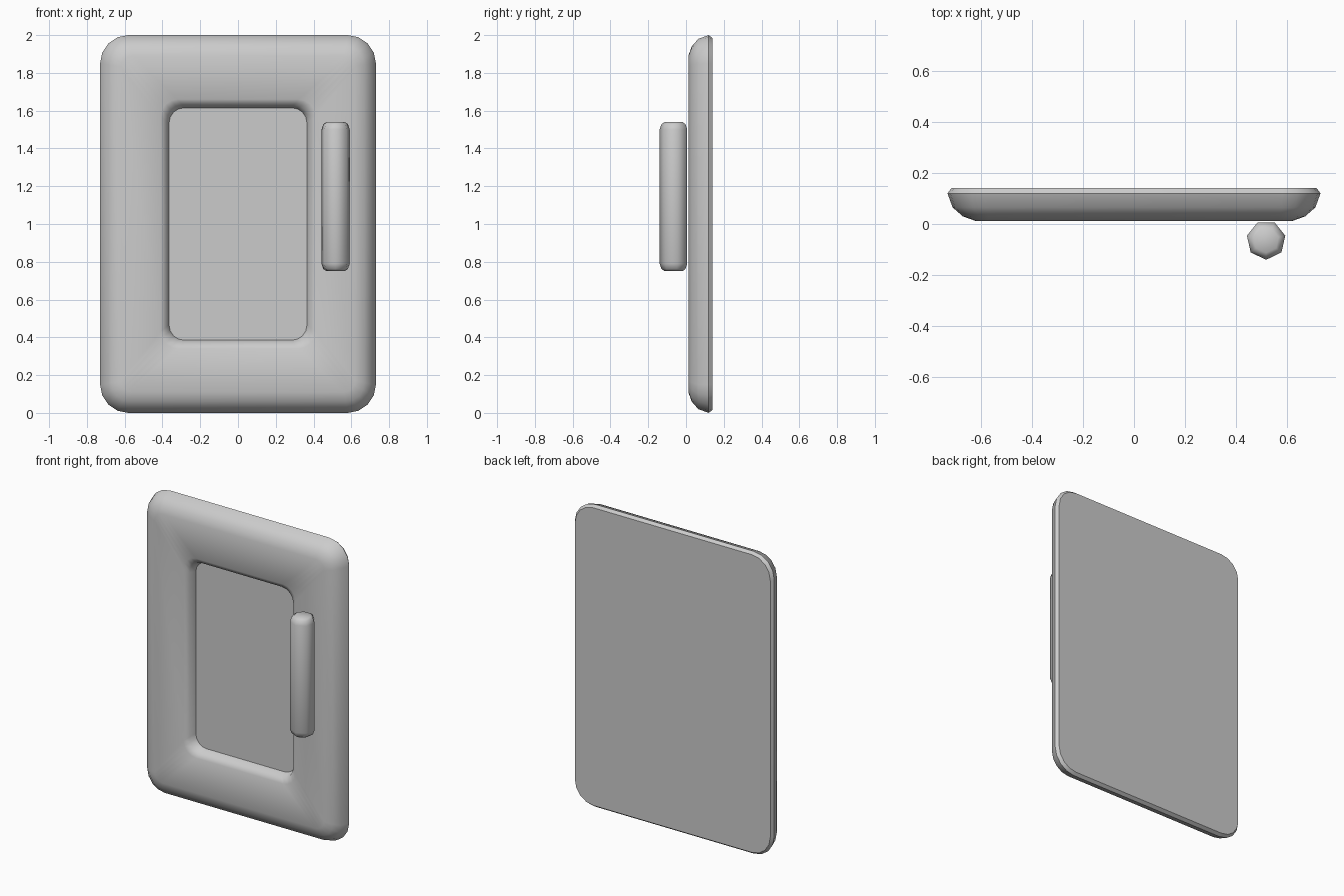
import bpy, bmesh
from math import sin, cos, pi, radians

cube = bpy.data.objects.get("Cube")
if cube:
    bpy.data.objects.remove(cube, do_unlink=True)

grey = bpy.data.materials.new("plain grey")
grey.use_nodes = True
colour = (0.6, 0.6, 0.6, 1)
grey.diffuse_color = colour
grey.node_tree.nodes["Principled BSDF"].inputs["Base Color"].default_value = colour


def rounded_rect(half_x, half_z, radius, y, segments=4):
    """Outline in the xz plane, centred on the door."""
    points = []
    for corner, (sx, sz) in enumerate([(1, 1), (-1, 1), (-1, -1), (1, -1)]):
        for i in range(segments + 1):
            a = (corner + i / segments) * pi / 2
            points.append((sx * (half_x - radius) + radius * cos(a), y,
                           1 + sz * (half_z - radius) + radius * sin(a)))
    return points


def loft(name, rings):
    """Skin consecutive rings, cap both ends and shade smoothly."""
    bm = bmesh.new()
    loops = [[bm.verts.new(p) for p in ring] for ring in rings]
    for a, b in zip(loops, loops[1:]):
        for i in range(len(a)):
            j = (i + 1) % len(a)
            bm.faces.new((a[i], a[j], b[j], b[i]))
    bm.faces.new(loops[0])
    bm.faces.new(loops[-1])
    bmesh.ops.recalc_face_normals(bm, faces=bm.faces)
    mesh = bpy.data.meshes.new(name)
    bm.to_mesh(mesh)
    bm.free()
    mesh.materials.append(grey)
    obj = bpy.data.objects.new(name, mesh)
    bpy.context.collection.objects.link(obj)
    bpy.ops.object.select_all(action="DESELECT")
    obj.select_set(True)
    bpy.context.view_layer.objects.active = obj
    bpy.ops.object.shade_smooth_by_angle(angle=radians(50))
    return obj


# Door: flat back, rounded outer edge, flat front, recessed panel
door_profile = [  # half width, half height, corner radius, y
    (0.715, 0.985, 0.135, 0.14),
    (0.73, 1.0, 0.15, 0.12),
    (0.71, 0.98, 0.13, 0.065),
    (0.67, 0.94, 0.10, 0.03),
    (0.62, 0.89, 0.06, 0.012),
    (0.41, 0.66, 0.09, 0.015),
    (0.38, 0.63, 0.085, 0.035),
    (0.365, 0.615, 0.08, 0.08),
]
loft("door", [rounded_rect(*row) for row in door_profile])

# Handle: upright seven-sided bar with softened ends
SIDES = 7
bottom, top = 0.75, 1.54
ends = [(0.05, 0.0), (0.067, 0.012), (0.077, 0.04)]
levels = [(r, bottom + d) for r, d in ends] + [(r, top - d) for r, d in reversed(ends)]
loft("handle", [[(0.517 + r * sin(2 * pi * i / SIDES),
                  -0.063 - r * cos(2 * pi * i / SIDES), z)
                 for i in range(SIDES)] for r, z in levels])
